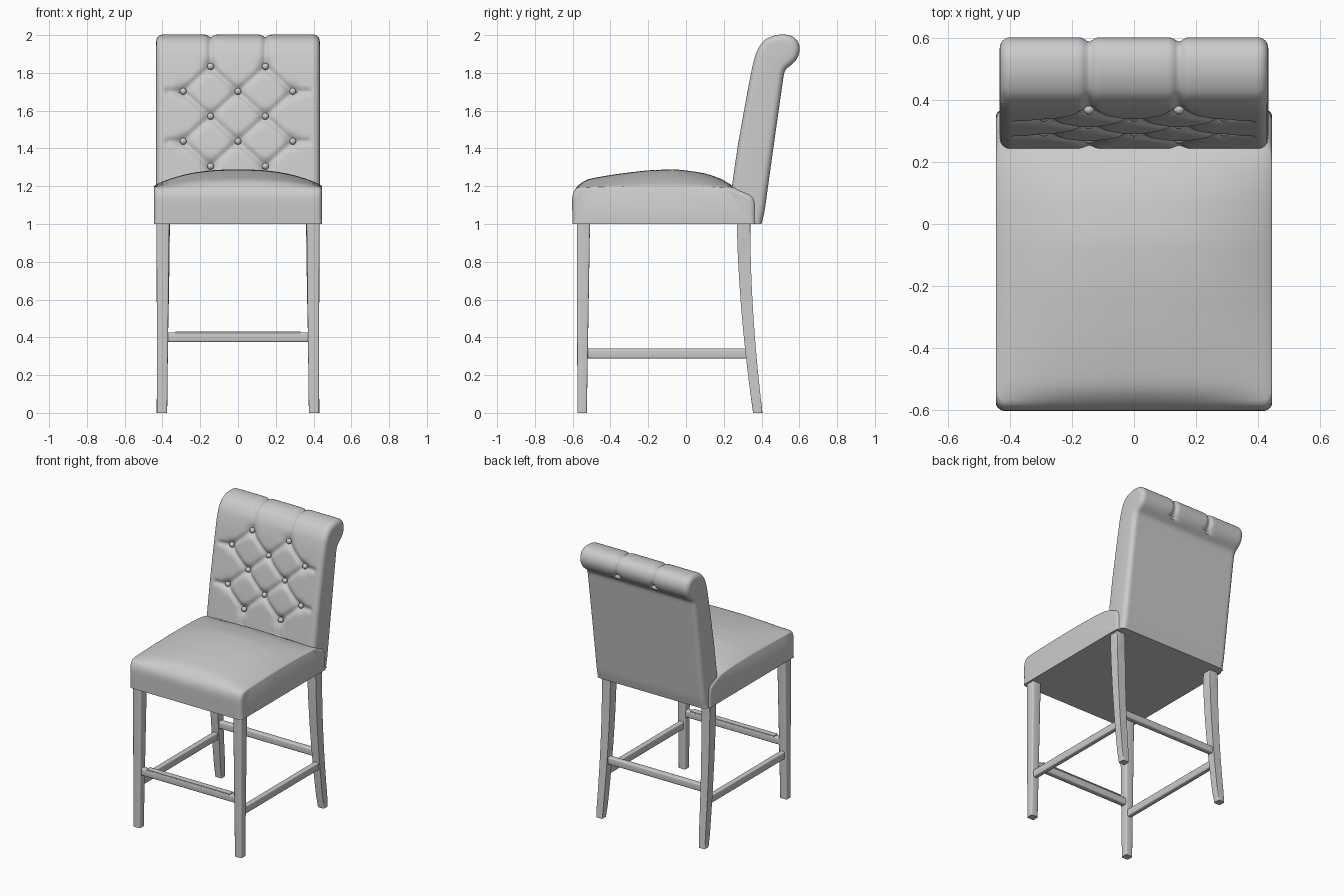
import bpy, bmesh, math
from mathutils import Vector

if "Cube" in bpy.data.objects:
    bpy.data.objects.remove(bpy.data.objects["Cube"], do_unlink=True)

GREY = (0.6, 0.6, 0.6, 1)
grey = bpy.data.materials.new("plain grey")
grey.use_nodes = True
grey.diffuse_color = GREY
grey.node_tree.nodes["Principled BSDF"].inputs["Base Color"].default_value = GREY


def finish(bm, name, angle=40):
    bmesh.ops.recalc_face_normals(bm, faces=bm.faces)
    mesh = bpy.data.meshes.new(name)
    bm.to_mesh(mesh)
    bm.free()
    obj = bpy.data.objects.new(name, mesh)
    bpy.context.collection.objects.link(obj)
    mesh.materials.append(grey)
    bpy.ops.object.select_all(action="DESELECT")
    obj.select_set(True)
    bpy.context.view_layer.objects.active = obj
    bpy.ops.object.shade_smooth_by_angle(angle=math.radians(angle))
    return obj


def soft_outline(points, step, passes):
    """Resample a closed y-z outline evenly and relax its corners."""
    pts = [Vector(p) for p in points]
    ring = []
    for a, b in zip(pts, pts[1:] + pts[:1]):
        n = max(1, round((b - a).length / step))
        ring += [a.lerp(b, i / n) for i in range(n)]
    for _ in range(passes):
        ring = [p if p.y < 1.005 else (ring[i - 1] + p * 2 + ring[(i + 1) % len(ring)]) / 4
                for i, p in enumerate(ring)]
    return ring


def cushion(name, outline, half, radius, columns, shape):
    """Sweep an outline across x with rounded ends; shape adjusts each point."""
    turns = [math.pi / 2 * i / 6 for i in range(7)]
    end = [(half - radius + radius * math.sin(t), radius * (1 - math.cos(t))) for t in turns]
    flat = half - radius
    stations = [(-x, d) for x, d in reversed(end)]
    stations += [(flat * (2 * i / columns - 1), 0) for i in range(1, columns)]
    stations += end
    count = len(outline)
    bm = bmesh.new()
    rows = []
    for x, inset in stations:
        row = []
        for i, p in enumerate(outline):
            t = (outline[(i + 1) % count] - outline[i - 1]).normalized()
            inward = Vector((-t.y, t.x))
            q = p + inward * (inset + 0)
            if p.y < 1.005:
                q.y = p.y
            row.append(bm.verts.new((x, *shape(x, q, inward))))
        rows.append(row)
    for a, b in zip(rows, rows[1:]):
        for i in range(count):
            j = (i + 1) % count
            bm.faces.new((a[i], a[j], b[j], b[i]))
    bm.faces.new(rows[0])
    bm.faces.new(rows[-1])
    return finish(bm, name, 50)


# Seat: domed cushion
def dome(x, q, inward):
    z = q.y
    if z > 1.19:
        z = 1.19 + (z - 1.19) * (1 - 0.85 * abs(x / 0.445) ** 2.5)
    return q.x, z


seat_outline = soft_outline([(-0.6, 1.0), (0.37, 1.0), (0.37, 1.15), (0.26, 1.19), (0.2, 1.235),
                             (0.1, 1.27), (-0.05, 1.29), (-0.2, 1.285), (-0.38, 1.263),
                             (-0.54, 1.235), (-0.605, 1.17)], 0.02, 5)
cushion("seat", seat_outline, 0.445, 0.03, 30, dome)

# Tufting layout: buttons on a diamond lattice, pleats between neighbours
DX, DZ, MID = 0.145, 0.132, 1.57
lattice = [(a, b) for b in range(-2, 3) for a in range(-2, 3)
           if (a + b) % 2 and abs(a) + abs(b) <= 3]
buttons = [Vector((a * DX, MID + b * DZ)) for a, b in lattice]
pleats = [(p, q) for p in buttons for q in buttons
          if 0 < q.x - p.x < DX * 1.5 and 0 < abs(q.y - p.y) < DZ * 1.5]
for (a, b), p in zip(lattice, buttons):
    if abs(b) == 2:
        pleats.append((p, p + Vector((0, b * 0.15))))
    if abs(a) == 2:
        pleats.append((p, p + Vector((a * 0.04, 0))))


def tuft_depth(x, z):
    point = Vector((x, z))
    groove = 0
    for p, q in pleats:
        along = q - p
        t = min(1, max(0, (point - p).dot(along) / along.length_squared))
        groove = max(groove, math.exp(-((point - p - along * t).length / 0.016) ** 2))
    near = min((point - b).length for b in buttons)
    return 0.014 * groove + 0.02 * math.exp(-(near / 0.035) ** 2)


def tufted(x, q, inward):
    if q.y > 1.2 and (inward.x > -0.2 or q.y > 1.85):
        q = q + inward * tuft_depth(x, q.y)
    return q.x, q.y


# Backrest: leaning slab with a roll curling over the rear
back_outline = soft_outline([(0.25, 1.0), (0.4, 1.0), (0.415, 1.06), (0.465, 1.42), (0.522, 1.82),
                             (0.555, 1.838), (0.59, 1.872), (0.606, 1.925), (0.592, 1.975),
                             (0.55, 2.003), (0.48, 2.003), (0.415, 1.978), (0.375, 1.92),
                             (0.352, 1.84), (0.325, 1.7), (0.275, 1.42), (0.24, 1.18)], 0.011, 6)
cushion("backrest", back_outline, 0.433, 0.035, 84, tufted)

# Buttons
for b in buttons:
    bm = bmesh.new()
    bmesh.ops.create_uvsphere(bm, u_segments=16, v_segments=10, radius=0.018)
    bmesh.ops.translate(bm, verts=bm.verts, vec=(b.x, 0.275 + (b.y - 1.42) * 0.178 + 0.022, b.y))
    finish(bm, "tuft_button")


# Legs and rungs: rectangular sections swept through (centre, half sizes)
def bar(name, sections, axis, bevel=0.008):
    bm = bmesh.new()
    rings = []
    for c, (u, v) in sections:
        ring = []
        for su, sv in ((-1, -1), (1, -1), (1, 1), (-1, 1)):
            off = [su * u, sv * v]
            off.insert(axis, 0)
            ring.append(bm.verts.new(Vector(c) + Vector(off)))
        rings.append(ring)
    for a, b in zip(rings, rings[1:]):
        for i in range(4):
            bm.faces.new((a[i], a[(i + 1) % 4], b[(i + 1) % 4], b[i]))
    bm.faces.new(rings[0])
    bm.faces.new(rings[-1])
    edges = [e for e in bm.edges
             if abs((e.verts[0].co - e.verts[1].co).normalized()[axis]) > 0.8]
    bmesh.ops.bevel(bm, geom=edges, offset=bevel, segments=3, affect="EDGES", profile=0.5)
    return finish(bm, name)


for side, s in (("left", 1), ("right", -1)):
    bar("front_leg_" + side, [((s * 0.402, -0.55, 0), (0.027, 0.025)),
                              ((s * 0.397, -0.543, 1.02), (0.034, 0.035))], 2)
    rear = []
    for i in range(13):
        t = i / 12
        sweep = (1 - t) ** 1.8
        rear.append(((s * (0.394 + 0.012 * sweep), 0.305 + 0.075 * sweep, 1.02 * t),
                     (0.025 + 0.009 * t, 0.025 + 0.011 * t)))
    bar("rear_leg_" + side, rear, 2)
    bar("side_rung_" + side, [((s * 0.4, -0.535, 0.315), (0.018, 0.027)),
                              ((s * 0.4, 0.335, 0.315), (0.018, 0.027))], 1)

for name, y in (("front_rung", -0.545), ("rear_rung", 0.335)):
    bar(name, [((-0.39, y, 0.4), (0.02, 0.025)), ((0.39, y, 0.4), (0.02, 0.025))], 0)

# Thin foot plate on top of the front rung
bar("foot_plate", [((-0.33, -0.545, 0.427), (0.021, 0.004)),
                   ((0.33, -0.545, 0.427), (0.021, 0.004))], 0, 0.001)
